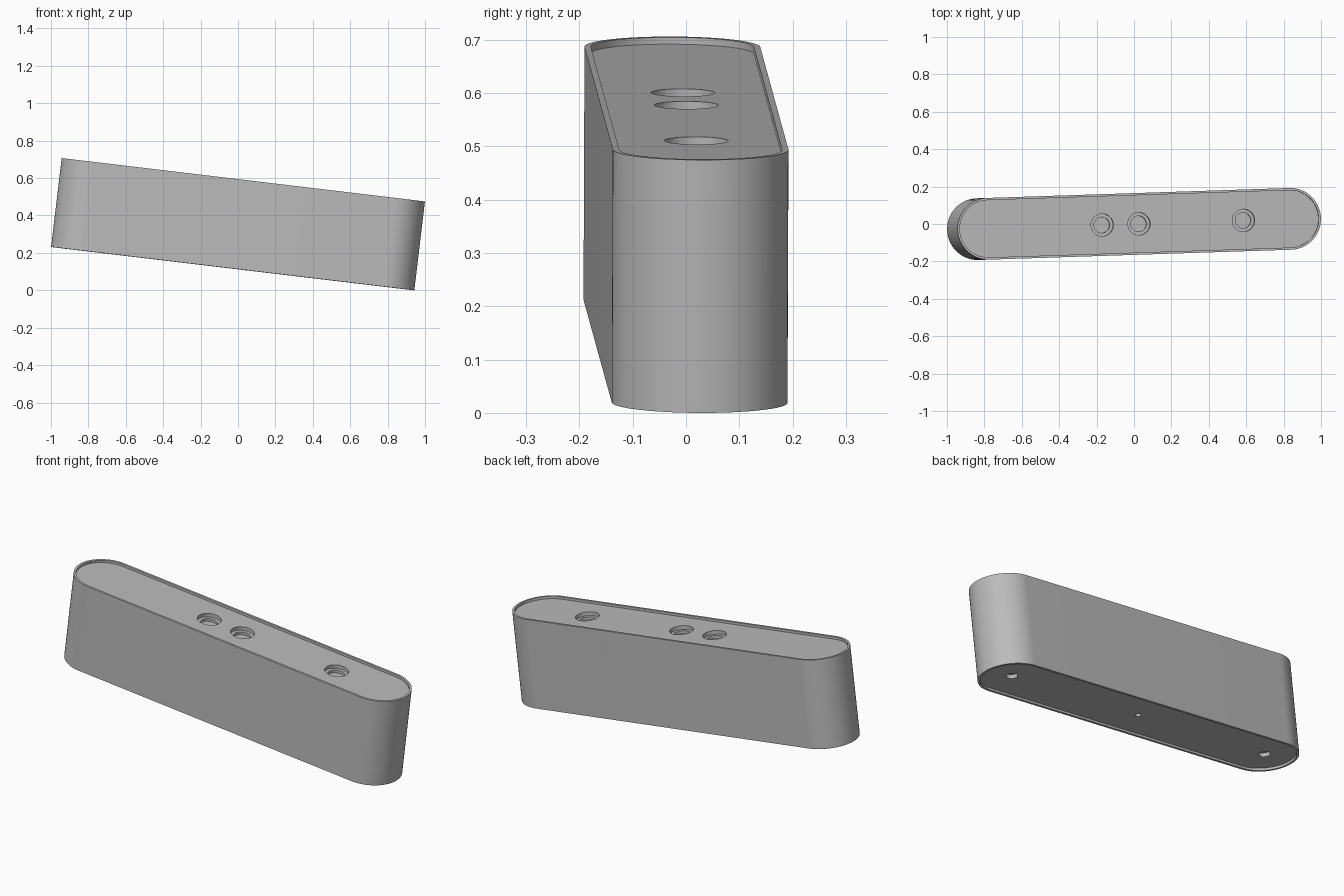
import bpy, bmesh, math

cube = bpy.data.objects.get("Cube")
if cube:
    bpy.data.objects.remove(cube, do_unlink=True)

# Overall dimensions in the case's own axes
LENGTH, RADIUS, HEIGHT = 1.957, 0.165, 0.478
HALF = LENGTH / 2 - RADIUS
WALL, TOP_DEPTH, BASE_DEPTH = 0.012, 0.013, 0.012
PITCH, YAW = math.radians(6.8), math.radians(1.88)
TOP = HEIGHT / 2
FLOOR = TOP - TOP_DEPTH
BASE = -TOP + BASE_DEPTH

grey = bpy.data.materials.new("plain_grey")
grey.use_nodes = True
colour = (0.5, 0.5, 0.5, 1)
grey.diffuse_color = colour
grey.node_tree.nodes["Principled BSDF"].inputs["Base Color"].default_value = colour


def prism(name, radius, half, z0, z1, x=0, steps=32):
    """Upright prism with round ends; half = 0 gives a cylinder."""
    bm = bmesh.new()
    points = []
    for side in (1, -1):
        for i in range(steps + 1):
            a = math.pi * i / steps - math.pi / 2
            points.append((x + side * (half + radius * math.cos(a)),
                           side * radius * math.sin(a), z0))
    face = bm.faces.new([bm.verts.new(p) for p in points])
    bmesh.ops.remove_doubles(bm, verts=bm.verts[:], dist=1e-5)
    out = bmesh.ops.extrude_face_region(bm, geom=bm.faces[:])
    for v in out["geom"]:
        if isinstance(v, bmesh.types.BMVert):
            v.co.z = z1
    bmesh.ops.recalc_face_normals(bm, faces=bm.faces[:])
    mesh = bpy.data.meshes.new(name)
    bm.to_mesh(mesh)
    bm.free()
    obj = bpy.data.objects.new(name, mesh)
    bpy.context.collection.objects.link(obj)
    mesh.materials.append(grey)
    return obj


case = prism("case", RADIUS, HALF, -TOP, TOP, steps=48)

# Shallow recesses that leave a thin rim around the top and the base
cutters = [
    prism("top_recess", RADIUS - WALL, HALF, FLOOR, TOP + 0.1, steps=48),
    prism("base_recess", RADIUS - WALL, HALF, -TOP - 0.1, BASE, steps=48),
]
# Stepped round sockets in the top
for x in (-0.198, 0, 0.563):
    cutters.append(prism("socket", 0.06, 0, FLOOR - 0.02, FLOOR + 0.005, x))
    cutters.append(prism("socket_core", 0.042, 0, FLOOR - 0.035, FLOOR - 0.01, x))
# Screw holes in the base
for x, r in ((-HALF, 0.028), (0, 0.014), (HALF, 0.028)):
    cutters.append(prism("screw_hole", r, 0, BASE - 0.005, BASE + 0.02, x, 16))

bpy.context.view_layer.objects.active = case
for cutter in cutters:
    cutter.hide_render = True
    mod = case.modifiers.new("cut", "BOOLEAN")
    mod.operation = "DIFFERENCE"
    mod.solver = "EXACT"
    mod.object = cutter
    bpy.ops.object.modifier_apply(modifier=mod.name)
    bpy.data.objects.remove(cutter, do_unlink=True)

# Smooth round ends with crisp rims
bpy.ops.object.select_all(action="DESELECT")
case.select_set(True)
bpy.ops.object.shade_smooth_by_angle(angle=math.radians(30))

# Tilt the case so that its lowest edge rests on the ground
case.rotation_euler = (0, PITCH, YAW)
case.location.z = LENGTH / 2 * math.sin(PITCH) + TOP * math.cos(PITCH)
